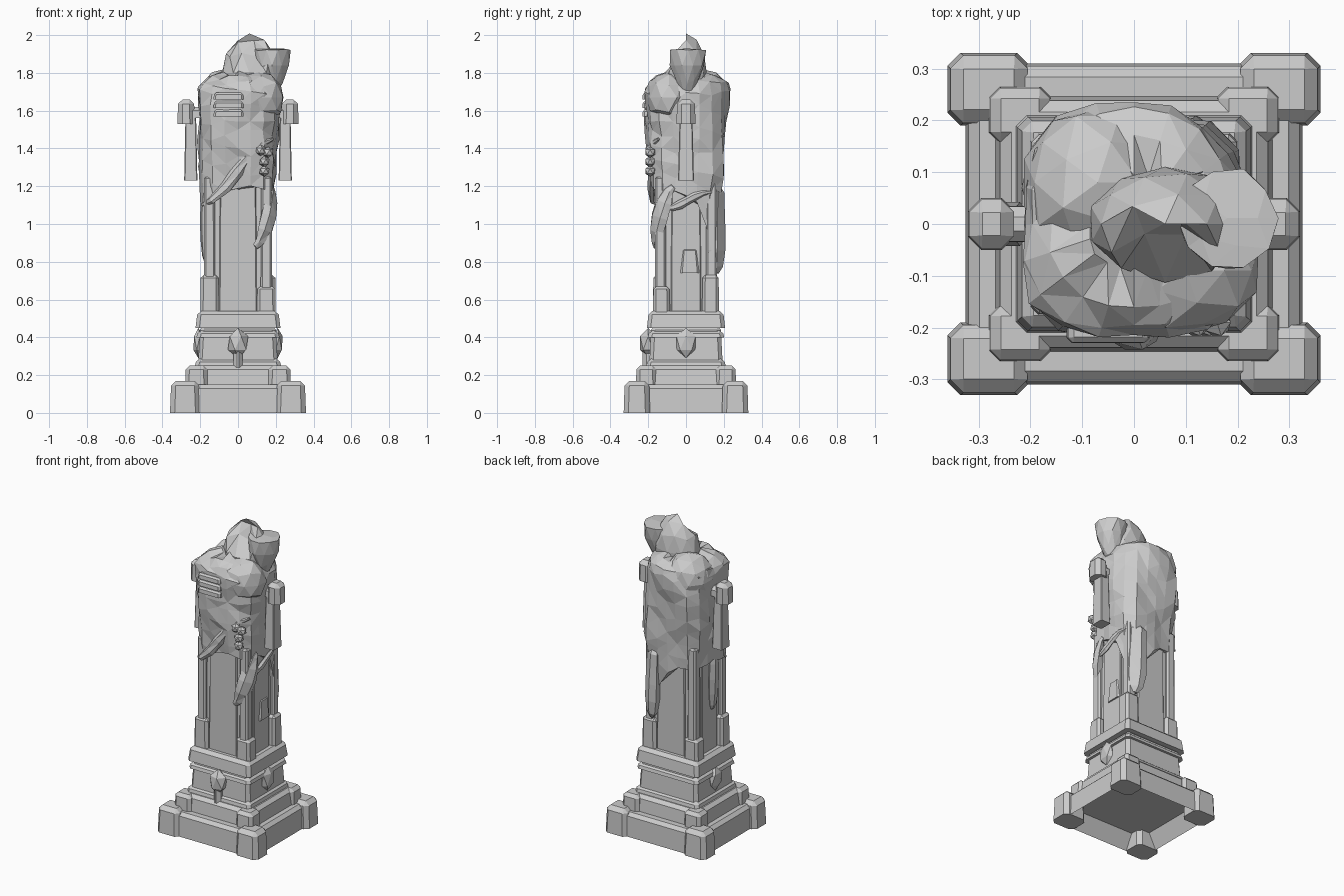
import bpy, bmesh, math, random
from mathutils import Vector

random.seed(4)
if "Cube" in bpy.data.objects:
    bpy.data.objects.remove(bpy.data.objects["Cube"])

GREY = (.6, .6, .6, 1)
DEPTH = .92  # the masonry is slightly shallower than it is wide

stone = bpy.data.materials.new("pale grey stone")
stone.use_nodes = True
stone.diffuse_color = GREY
stone.node_tree.nodes["Principled BSDF"].inputs["Base Color"].default_value = GREY


def finish(name, bm):
    bmesh.ops.recalc_face_normals(bm, faces=bm.faces)
    mesh = bpy.data.meshes.new(name)
    bm.to_mesh(mesh)
    bm.free()
    mesh.materials.append(stone)
    bpy.context.collection.objects.link(bpy.data.objects.new(name, mesh))


def block(name, low, high, half_x, half_y, x=0, y=0, taper=.95, bevel=.02, hollow=False):
    """Chamfered stone block whose top is scaled by taper; hollow opens its underside."""
    bm = bmesh.new()
    bmesh.ops.create_cube(bm, size=2)
    for v in bm.verts:
        scale = taper if v.co.z > 0 else 1
        height = high if v.co.z > 0 else low
        v.co = (x + v.co.x * half_x * scale, y + v.co.y * half_y * scale, height)
    upper = [e for e in bm.edges if max(v.co.z for v in e.verts) == max(v.co.z for v in bm.verts)]
    bmesh.ops.bevel(bm, geom=upper, offset=bevel, segments=1, affect='EDGES')
    if hollow:
        bm.normal_update()
        base = min(bm.faces, key=lambda f: f.calc_center_median().z)
        bmesh.ops.inset_region(bm, faces=[base], thickness=.05, depth=-.1)
    finish(name, bm)


def rock(name, centre, size, detail=1, rough=0, rule=None):
    """Faceted lump, roughened at random and then shaped by an optional rule."""
    bm = bmesh.new()
    bmesh.ops.create_icosphere(bm, subdivisions=detail, radius=1)
    for v in bm.verts:
        lump = v.co * random.uniform(1 - rough, 1 + rough)
        v.co = Vector(c + s * p for c, s, p in zip(centre, size, lump))
        if rule:
            rule(v.co)
    finish(name, bm)


def skin(name, rows):
    """Join rings of points into a closed, triangulated surface."""
    bm = bmesh.new()
    rings = [[bm.verts.new(p) for p in row] for row in rows]
    for lower, upper in zip(rings, rings[1:]):
        for k in range(len(lower)):
            bm.faces.new((lower[k - 1], lower[k], upper[k], upper[k - 1]))
    bm.faces.new(rings[0])
    bm.faces.new(rings[-1])
    bmesh.ops.triangulate(bm, faces=bm.faces)
    finish(name, bm)


def around(angle, radius, z, power=5, depth=DEPTH):
    """Point on a rounded square wrapped about the pillar."""
    c, s = math.cos(angle), math.sin(angle)
    radius /= (abs(c) ** power + abs(s) ** power) ** (1 / power)
    return Vector((c * radius, s * radius * depth, z))


def sash(name, start, end, top, bottom, width, radius=.19, steps=6, sides=6):
    """Rolled cloth following the pillar between two angles and two heights."""
    path = []
    for i in range(steps + 1):
        t = i / steps
        ease = t * t * (3 - 2 * t)
        path.append(around(start + (end - start) * t, radius, top + (bottom - top) * ease))
    rows = []
    for i, p in enumerate(path):
        along = (path[min(i + 1, steps)] - path[max(i - 1, 0)]).normalized()
        across = along.cross(Vector((p.x, p.y, 0))).normalized()
        out = across.cross(along)
        swell = width * (.3 + .7 * math.sin(math.pi * i / steps)) * random.uniform(.85, 1.15)
        ring = [math.tau * k / sides for k in range(sides)]
        rows.append([p + swell * (across * math.cos(a) + out * math.sin(a) * .6) for a in ring])
    skin(name, rows)


def near(angle, centre, width):
    """One at the centre angle, fading smoothly to nothing around it."""
    return math.exp(-(math.remainder(angle - centre, math.tau) / width) ** 2)


# Stacked base, from the hollow plinth up to the cornice
block("plinth", 0, .15, .325, .31, taper=.98, hollow=True)
for name, low, high, half in (("lower_step", .13, .25, .27), ("pedestal_foot", .24, .29, .23),
                              ("pedestal", .28, .46, .21), ("pedestal_lip", .4, .44, .22),
                              ("cornice", .45, .54, .225)):
    block(name, low, high, half, half * DEPTH)

# Shaft with broad panels on all four faces
block("shaft", .5, 1.6, .16, .145)
for side in (-1, 1):
    tag = "left" if side > 0 else "right"
    block("side_panel_" + tag, .5, 1.3, .01, .08, x=side * .16, bevel=.005)
    tag = "back" if side > 0 else "front"
    block("face_panel_" + tag, .5, 1.3, .1, .01, y=side * .145, bevel=.005)

# Corner stones, repeated at each level
for sx in (-1, 1):
    for sy in (-1, 1):
        tag = ("left" if sx > 0 else "right") + ("_back" if sy > 0 else "_front")
        block("corner_foot_" + tag, 0, .17, .08, .07, sx * .28, sy * .26, taper=.92, bevel=.025)
        block("step_corner_" + tag, .13, .25, .06, .055, sx * .22, sy * .21)
        block("pilaster_" + tag, .5, 1.25, .03, .03, sx * .15, sy * .135, bevel=.01)
        top = .7 + .03 * sx * sy
        block("shaft_guard_" + tag, .5, top, .05, .045, sx * .15, sy * .13, bevel=.015)

# Carved bosses on the pedestal, and a broken stone on the shaft
rock("front_boss", (0, -.2, .37), (.06, .05, .08))
block("front_boss_stem", .24, .36, .025, .03, y=-.2)
block("broken_stone", .74, .88, .03, .06, x=.15, y=.02, taper=.8)

# Side bosses, and cross arms with hanging slabs
for side in (-1, 1):
    tag = "left" if side > 0 else "right"
    rock("side_boss_" + tag, (side * .21, 0, .37), (.03, .06, .08))
    block("arm_" + tag, 1.56, 1.62, .07, .035, x=side * .21)
    block("arm_end_" + tag, 1.53, 1.66, .045, .05, x=side * .275, bevel=.025)
    block("hanging_slab_" + tag, 1.23, 1.58, .035, .042, x=side * .25, taper=.8, bevel=.005)

# Exposed capital ledges under the cloth
for k in range(3):
    z = 1.57 + .045 * k
    block("capital_ledge_" + str(k), z, z + .035, .08, .03, -.05, -.2, bevel=.01)

# Draped cloth: uneven hem, slanting pleats and a domed top
SIDES, WALL, DOME = 20, 7, 4
rows = []
for level in range(WALL + DOME):
    row = []
    for k in range(SIDES):
        a = math.tau * k / SIDES
        hem = 1.15 - .05 * math.sin(a) - .25 * near(a, .9, .4) - .09 * near(a, -2.5, .4)
        t = min(level / WALL, 1)
        lift = max(level - WALL, 0) / DOME * math.pi / 2
        z = hem + (1.7 - hem) * t + .1 * math.sin(lift)
        radius = (.19 + .03 * t) * math.cos(lift)
        pleat = 1 + .04 * math.sin(3 * a + 9 * z) + random.uniform(-.04, .04)
        row.append(around(a, radius * pleat, z + random.uniform(-.02, .02),
                          power=5 - 2.5 * t, depth=DEPTH + .12 * t))
    rows.append(row)
skin("draped_cloth", rows)

# Cloth heaps at the top
rock("back_mound", (-.07, .08, 1.67), (.15, .15, .15), detail=2, rough=.06)
rock("front_heap", (.1, -.09, 1.67), (.14, .13, .14), detail=2, rough=.08)


def hollow_front(p):
    """Dent the front of the hood."""
    if p.y < 0 and p.z > 1.83 and abs(p.x - .06) < .07:
        p.y += .07


def flare(p):
    """Narrow the hood corner downwards and flatten its top."""
    p.z = min(p.z, 1.93 - .1 * abs(p.y))
    spread = .5 + 2.5 * max(p.z - 1.68, 0)
    p.y *= spread
    p.x = .18 + (p.x - .18) * spread


rock("hood", (.06, 0, 1.8), (.15, .11, .2), detail=2, rough=.05, rule=hollow_front)
rock("hood_corner", (.18, .01, 1.84), (.1, .1, .18), detail=2, rough=.06, rule=flare)

# Sash, hem folds and hanging tails
sash("front_sash", -2.5, -.7, 1.1, 1.45, .03, radius=.2)
sash("side_sash", -.6, .7, 1.08, 1.17, .025)
sash("front_tail", -.4, -1.1, 1.2, .88, .05, radius=.18)
sash("left_back_tail", 1, .9, 1.2, .74, .08, radius=.18)
sash("right_tail", 3.4, 3.3, 1.2, .8, .05, radius=.17)

# Small clasp on the sash
for x, z in ((.12, 1.39), (.16, 1.38), (.14, 1.33), (.14, 1.28)):
    rock("clasp_bead", (x, -.19, z), (.03, .03, .03))
